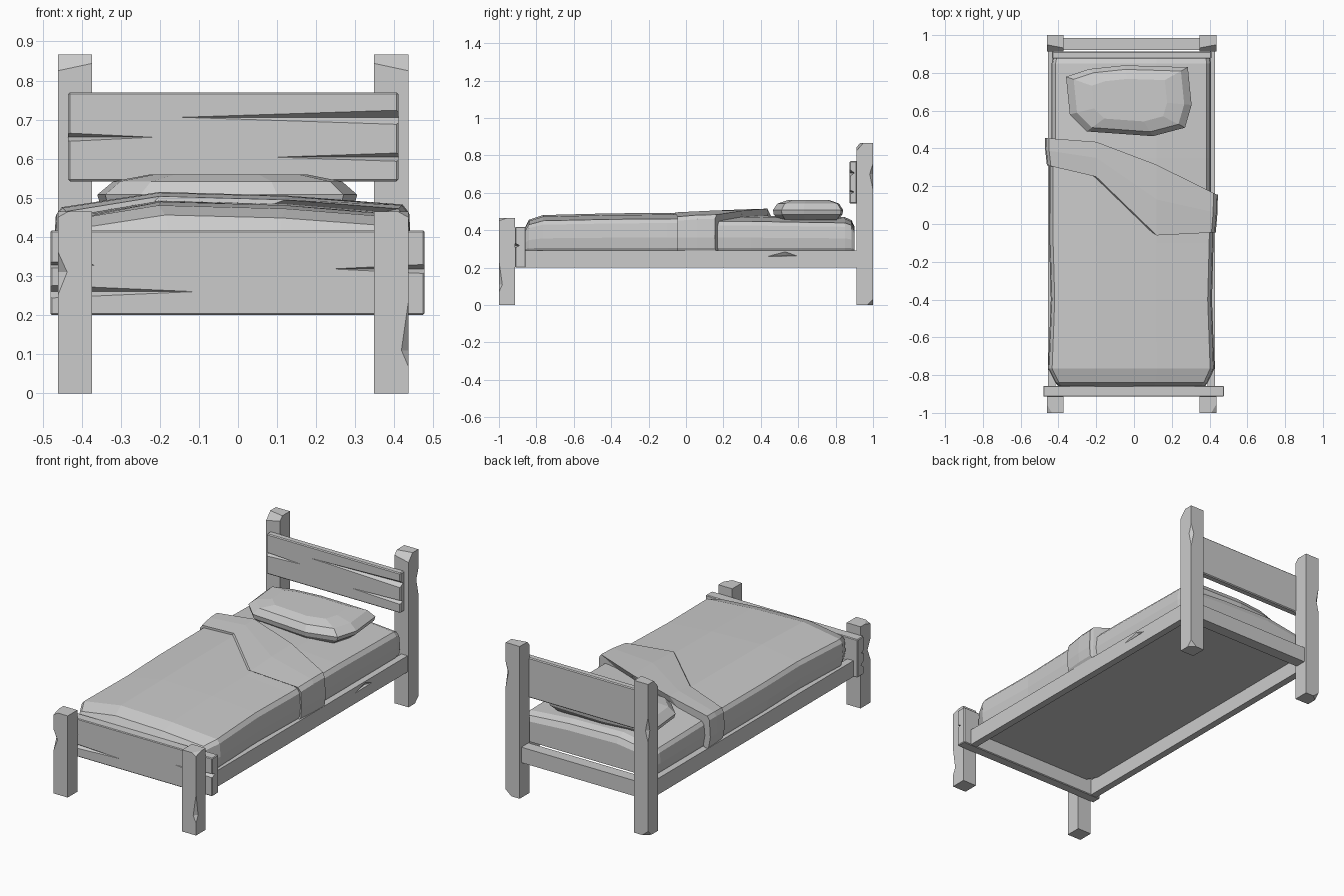
import bpy, bmesh
from mathutils import Vector

old = bpy.data.objects.get("Cube")
if old:
    bpy.data.objects.remove(old, do_unlink=True)

COLOUR = (0.6, 0.6, 0.6, 1)
grey = bpy.data.materials.new("light_grey")
grey.use_nodes = True
grey.diffuse_color = COLOUR
grey.node_tree.nodes["Principled BSDF"].inputs["Base Color"].default_value = COLOUR


def finish(name, bm):
    bmesh.ops.recalc_face_normals(bm, faces=bm.faces)
    mesh = bpy.data.meshes.new(name)
    bm.to_mesh(mesh)
    bm.free()
    mesh.materials.append(grey)
    obj = bpy.data.objects.new(name, mesh)
    bpy.context.collection.objects.link(obj)
    return obj


def hull(name, points):
    bm = bmesh.new()
    for p in points:
        bm.verts.new(p)
    bmesh.ops.convex_hull(bm, input=bm.verts)
    return finish(name, bm)


def box(name, xs, ys, zs, bevel=0.0, slices=()):
    """Box between bounds; slices are (point, normal) planes that trim corners."""
    bm = bmesh.new()
    bmesh.ops.create_cube(bm, size=1)
    for v in bm.verts:
        v.co = [r[0] if c < 0 else r[1] for r, c in zip((xs, ys, zs), v.co)]
    if bevel:
        bmesh.ops.bevel(bm, geom=bm.edges[:], offset=bevel, segments=1, affect='EDGES')
    for point, normal in slices:
        bmesh.ops.bisect_plane(bm, geom=bm.verts[:] + bm.edges[:] + bm.faces[:],
                               plane_co=point, plane_no=normal, clear_outer=True)
        bmesh.ops.holes_fill(bm, edges=[e for e in bm.edges if e.is_boundary], sides=0)
    return finish(name, bm)


def carve(obj, cutters):
    """Subtract the wedges and bake the result."""
    for c in cutters:
        mod = obj.modifiers.new("cut", 'BOOLEAN')
        mod.operation, mod.solver, mod.object = 'DIFFERENCE', 'EXACT', c
        c.hide_render = True
    bpy.context.view_layer.update()
    graph = bpy.context.evaluated_depsgraph_get()
    mesh = bpy.data.meshes.new_from_object(obj.evaluated_get(graph))
    obj.modifiers.clear()
    obj.data = mesh
    for c in cutters:
        bpy.data.objects.remove(c, do_unlink=True)


def crack(tip, end, y, z, half):
    """Wedge groove in a board's front face, opening towards its end."""
    return hull("crack_cutter", [(tip, y - .002, z), (end, y - .002, z - half),
                                 (end, y - .002, z + half), (end, y + .025, z)])


def chip(x, y, sx, sy, low, mid, high, size):
    """Chip out of a vertical post edge."""
    ox, oy = x + sx * .004, y + sy * .004
    return hull("chip_cutter", [(ox, oy, low), (ox, oy, high),
                                (x - sx * size, oy, mid), (ox, y - sy * size, mid)])


def loft(name, rings):
    bm = bmesh.new()
    loops = [[bm.verts.new(p) for p in ring] for ring in rings]
    n = len(loops[0])
    for a, b in zip(loops, loops[1:]):
        for i in range(n):
            j = (i + 1) % n
            bm.faces.new((a[i], a[j], b[j], b[i]))
    bm.faces.new(loops[0])
    bm.faces.new(loops[-1])
    bmesh.ops.triangulate(bm, faces=[f for f in bm.faces if len(f.verts) > 4])
    return finish(name, bm)


# Posts
RIGHT, LEFT = (-.461, -.373), (.348, .436)
FRONT, BACK = (-1, -.913), (.912, 1)
posts = {}
for side, xs, s in (("right", RIGHT, -1), ("left", LEFT, 1)):
    outer = xs[0] if s < 0 else xs[1]
    posts["front_" + side] = box("front_post_" + side, xs, FRONT, (0, .465), slices=[
        ((outer, -1, .45), (s * .5, -.3, .9))])
    posts["back_" + side] = box("back_post_" + side, xs, BACK, (0, .867), slices=[
        ((outer, .912, .825), (s * .15, -.8, .7)), ((outer, 1, .03), (s * .5, .6, -.6))])
carve(posts["front_right"], [chip(RIGHT[0], -1, -1, -1, .23, .31, .38, .028)])
carve(posts["front_left"], [chip(LEFT[1], -1, 1, -1, .05, .11, .29, .022)])
carve(posts["back_left"], [chip(LEFT[1], 1, 1, 1, .58, .70, .78, .022)])
carve(posts["back_right"], [chip(RIGHT[0], 1, -1, 1, .5, .6, .72, .02)])

# Boards with split grain
head = box("headboard", (-.435, .41), (.875, .914), (.542, .77), bevel=.005)
carve(head, [crack(-.19, .42, .875, .706, .02), crack(-.2, -.445, .875, .655, .012),
             crack(.07, .42, .875, .604, .012)])
foot = box("footboard", (-.48, .477), (-.914, -.857), (.2, .417), bevel=.004)
carve(foot, [crack(-.08, -.49, -.914, .26, .018), crack(.22, .485, -.914, .318, .013),
             crack(-.35, -.49, -.914, .328, .01)])

# Frame rails
rails = {}
for side, xs in (("right", (-.455, -.415)), ("left", (.39, .43))):
    rails[side] = box("side_rail_" + side, xs, (-.858, .915), (.2, .292))
carve(rails["left"], [hull("rail_cutter", [(.432, .42, .258), (.432, .6, .262),
                                           (.432, .53, .287), (.415, .54, .265)])])
box("head_rail", (-.376, .351), (.92, .985), (.2, .288))

# Mattress and bedding share one cross-section
BASE = .285
SECTION = [(-.414, BASE), (-.426, .306), (-.436, .36), (-.43, .42), (-.415, .44),
           (-.2, .479), (.12, .47), (.385, .447), (.402, .425), (.408, .36),
           (.402, .306), (.389, BASE)]


def along(points, x):
    """Piecewise linear y along a slanted edge."""
    x = min(max(x, points[0][0]), points[-1][0])
    for (x0, y0), (x1, y1) in zip(points, points[1:]):
        if x <= x1:
            return y0 + (y1 - y0) * (x - x0) / (x1 - x0)


def ring(y, grow=0, wide=1, tall=1):
    pts = []
    for x, z in SECTION:
        px = x + (grow if x > .34 else -grow if x < -.37 else 0)
        pz = z + grow if z > .41 else z
        py = along(y, x) if isinstance(y, list) else y
        pts.append((px * wide, py, BASE + (pz - BASE) * tall))
    return pts


loft("mattress", [ring(-.8, tall=.85), ring(-.2), ring(.35), ring(.62, tall=.97),
                  ring(.85, tall=.95), ring(.885, wide=.985, tall=.87),
                  ring(.9, wide=.96, tall=.7)])

UPPER = [(-.43, .455), (-.2, .435), (.13, .31), (.4, .155)]
LOWER = [(-.43, .31), (-.2, .25), (.12, -.06), (.4, -.045)]
MIDDLE = [(-.43, .39), (-.2, .35), (.12, .13), (.4, .06)]

loft("blanket", [ring(-.862, .012, .89, .62), ring(-.84, .012, .93, .83),
                 ring(-.765, .012, 1.015, .95), ring(-.4, .011, .985),
                 ring(-.1, .013), ring(LOWER, .014),
                 ring([(x, y - .01) for x, y in UPPER], .016)])
loft("folded_blanket_edge", [ring(LOWER, .025), ring(MIDDLE, .034), ring(UPPER, .036)])

# Pillow
OUTLINE = [(-.36, .78), (-.34, .58), (-.25, .49), (.1, .465), (.27, .51),
           (.305, .63), (.285, .83), (-.05, .84), (-.24, .82)]
centre = Vector((-.02, .66))
rings = []
for z, k in ((.455, .86), (.485, .98), (.508, 1), (.542, .88), (.56, .6)):
    flat = [centre + (Vector(p) - centre) * k for p in OUTLINE]
    rings.append([(p.x, p.y, z) for p in flat])
loft("pillow", rings)
